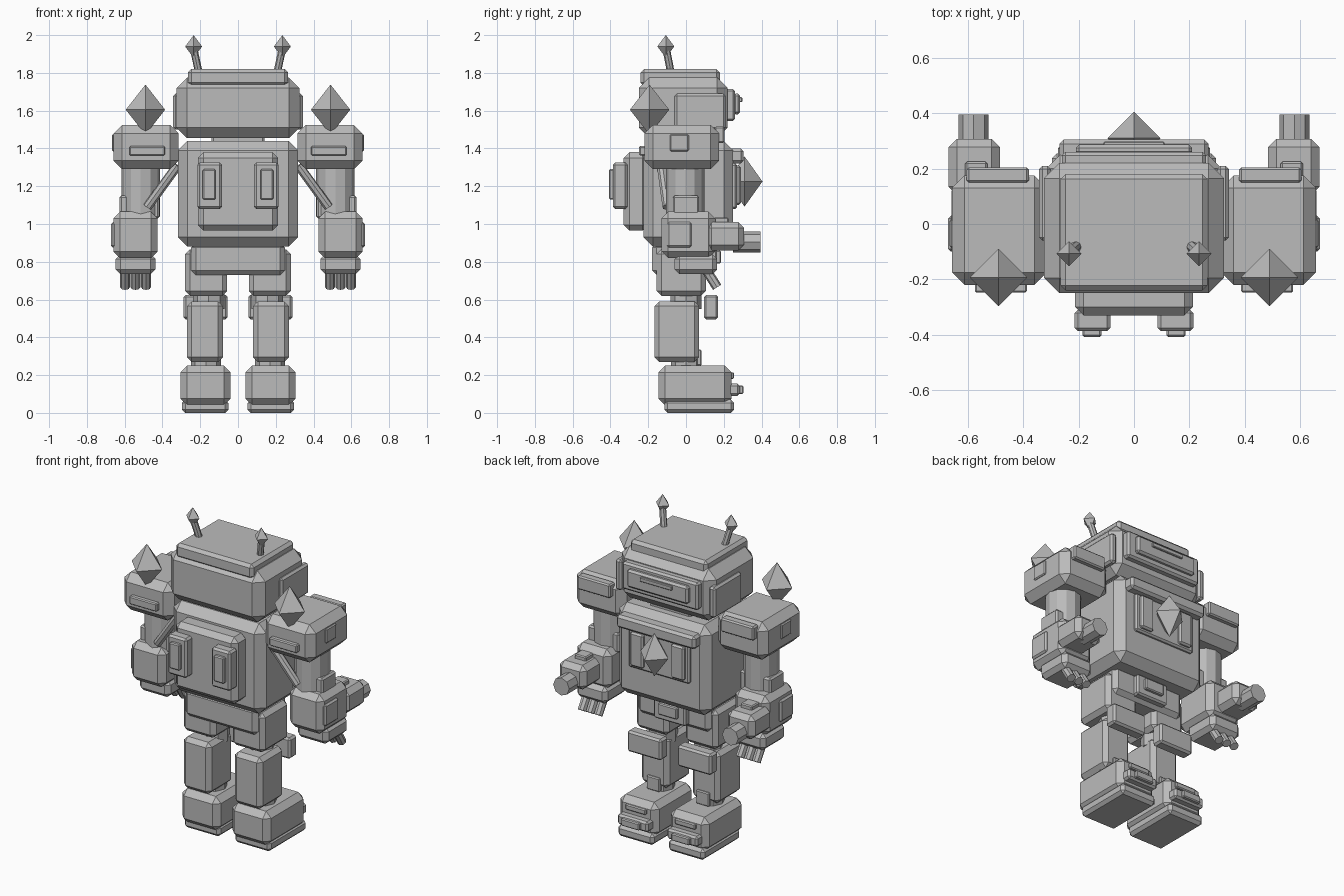
import bpy
import bmesh
from mathutils import Vector

default_cube = bpy.data.objects.get("Cube")
if default_cube:
    bpy.data.objects.remove(default_cube, do_unlink=True)

GREY = (.5, .5, .5, 1)
grey = bpy.data.materials.new("plain grey")
grey.use_nodes = True
grey.diffuse_color = GREY
grey.node_tree.nodes["Principled BSDF"].inputs["Base Color"].default_value = GREY


def finish(name, bm):
    """Turn a bmesh into a flat shaded object."""
    bmesh.ops.recalc_face_normals(bm, faces=bm.faces[:])
    mesh = bpy.data.meshes.new(name)
    bm.to_mesh(mesh)
    bm.free()
    mesh.materials.append(grey)
    obj = bpy.data.objects.new(name, mesh)
    bpy.context.collection.objects.link(obj)


def box(name, x, y, z, bevel=.01):
    """Chamfered box given by its extent on each axis."""
    bm = bmesh.new()
    bmesh.ops.create_cube(bm, size=1)
    for v in bm.verts:
        v.co = [sum(span) / 2 + c * (span[1] - span[0])
                for c, span in zip(v.co, (x, y, z))]
    bmesh.ops.bevel(bm, geom=bm.edges[:], offset=bevel, segments=1,
                    profile=.5, affect='EDGES', clamp_overlap=True)
    finish(name, bm)


def rod(name, start, end, radius, sides=8):
    """Straight prism between two points."""
    a, b = Vector(start), Vector(end)
    bm = bmesh.new()
    bmesh.ops.create_cone(bm, cap_ends=True, segments=sides, radius1=radius,
                          radius2=radius, depth=(b - a).length)
    turn = (b - a).to_track_quat('Z', 'Y')
    for v in bm.verts:
        v.co = turn @ v.co + (a + b) / 2
    finish(name, bm)


def crystal(name, centre, width, height):
    """Eight-sided diamond."""
    bm = bmesh.new()
    for axis, reach in enumerate((width, width, height)):
        for sign in (-1, 1):
            point = Vector(centre)
            point[axis] += sign * reach
            bm.verts.new(point)
    bmesh.ops.convex_hull(bm, input=bm.verts[:])
    finish(name, bm)


def centred(name, half_width, y, z, bevel=.01):
    box(name, (-half_width, half_width), y, z, bevel)


def pair(name, x, y, z, bevel=.01):
    """Box on the left side and its mirror image on the right."""
    box("left_" + name, x, y, z, bevel)
    box("right_" + name, (-x[1], -x[0]), y, z, bevel)


def rod_pair(name, start, end, radius, sides=8):
    for side, s in (("left_", 1), ("right_", -1)):
        rod(side + name, (s * start[0], *start[1:]), (s * end[0], *end[1:]), radius, sides)


def crystal_pair(name, centre, width, height):
    for side, s in (("left_", 1), ("right_", -1)):
        crystal(side + name, (s * centre[0], *centre[1:]), width, height)


# Head with crown plate, ears and face panels
centred("head", .325, y=(-.25, .22), z=(1.455, 1.775), bevel=.055)
centred("crown_plate", .265, y=(-.24, .18), z=(1.73, 1.82), bevel=.018)
pair("ear", x=(.3, .343), y=(-.06, .21), z=(1.5, 1.69), bevel=.012)
centred("face_panel", .26, y=(.2, .26), z=(1.545, 1.715), bevel=.012)
centred("face_plate", .21, y=(.25, .287), z=(1.58, 1.69), bevel=.012)
centred("mouth_bar", .11, y=(.28, .298), z=(1.645, 1.672), bevel=.004)
centred("neck", .14, y=(-.12, .16), z=(1.4, 1.48))

# Antennae
rod_pair("antenna_stem", (.207, -.08, 1.8), (.235, -.105, 1.93), .02)
crystal_pair("antenna_tip", (.235, -.107, 1.94), .045, .06)

# Torso, chest panels and the big gem
centred("torso", .317, y=(-.225, .25), z=(.88, 1.44), bevel=.05)
centred("chest_lip", .27, y=(.22, .305), z=(1.32, 1.4), bevel=.015)
centred("chest_panel", .21, y=(.23, .27), z=(1.08, 1.32))
pair("chest_slab", x=(.095, .185), y=(.26, .29), z=(1.1, 1.31))
crystal("chest_gem", (0, .31, 1.225), .095, .133)

# Pack with two raised pods
centred("pack", .213, y=(-.33, -.2), z=(.965, 1.38), bevel=.03)
pair("pack_pod", x=(.085, .215), y=(-.387, -.31), z=(1.08, 1.325), bevel=.012)
pair("pod_plate", x=(.118, .187), y=(-.408, -.38), z=(1.13, 1.29), bevel=.006)

# Shoulders with plates and crystals
pair("shoulder", x=(.315, .658), y=(-.22, .175), z=(1.29, 1.525), bevel=.045)
pair("shoulder_front_plate", x=(.387, .575), y=(-.248, -.2), z=(1.362, 1.412), bevel=.006)
pair("shoulder_back_plate", x=(.38, .605), y=(.15, .205), z=(1.43, 1.515), bevel=.008)
pair("shoulder_side_plate", x=(.64, .667), y=(-.085, .015), z=(1.385, 1.475), bevel=.006)
crystal_pair("shoulder_crystal", (.49, -.193, 1.605), .104, .133)

# Arms
rod_pair("upper_arm", (.515, -.005, 1.04), (.515, -.005, 1.32), .102, sides=12)
pair("elbow", x=(.415, .628), y=(-.07, .07), z=(1.03, 1.15))
rod_pair("arm_strut", (.32, -.13, 1.31), (.48, -.1, 1.09), .025)
pair("forearm", x=(.425, .66), y=(-.13, .155), z=(.82, 1.065), bevel=.035)
pair("forearm_side_plate", x=(.64, .672), y=(-.1, .03), z=(.875, 1.01))
pair("hand", x=(.437, .648), y=(-.06, .165), z=(.735, .84), bevel=.025)
for finger_x in (.487, .543, .598):
    rod_pair("finger", (finger_x, .105, .76), (finger_x, .165, .665), .026)

# Forearm blasters
pair("blaster", x=(.485, .67), y=(.105, .308), z=(.86, 1.01), bevel=.03)
rod_pair("blaster_barrel", (.58, .25, .905), (.58, .395, .905), .055)
pair("blaster_sight", x=(.53, .61), y=(.15, .225), z=(1, 1.035), bevel=.006)

# Hips
centred("pelvis", .248, y=(-.18, .13), z=(.73, .9), bevel=.025)
centred("pelvis_plate", .11, y=(.1, .165), z=(.75, .88))
centred("belt_plate", .065, y=(.14, .185), z=(.79, .86), bevel=.006)

# Legs
pair("thigh", x=(.057, .28), y=(-.155, .105), z=(.62, .865), bevel=.025)
rod_pair("knee_joint", (.155, 0, .55), (.155, 0, .65), .083)
pair("knee_guard", x=(.055, .288), y=(.095, .17), z=(.495, .625), bevel=.012)
pair("shin", x=(.08, .27), y=(-.167, .07), z=(.27, .59), bevel=.025)
pair("shin_tab", x=(.125, .215), y=(.05, .083), z=(.25, .335), bevel=.006)
rod_pair("ankle", (.17, 0, .22), (.17, 0, .3), .08)

# Feet
pair("foot", x=(.04, .305), y=(-.145, .24), z=(.04, .25), bevel=.035)
pair("sole", x=(.05, .297), y=(-.115, .255), z=(0, .07), bevel=.018)
pair("toe_bumper", x=(.065, .275), y=(.22, .285), z=(.09, .155), bevel=.012)
pair("toe_cap", x=(.11, .235), y=(.27, .305), z=(.1, .145), bevel=.006)
pair("toe_plate", x=(.1, .24), y=(.22, .255), z=(.18, .215), bevel=.006)
